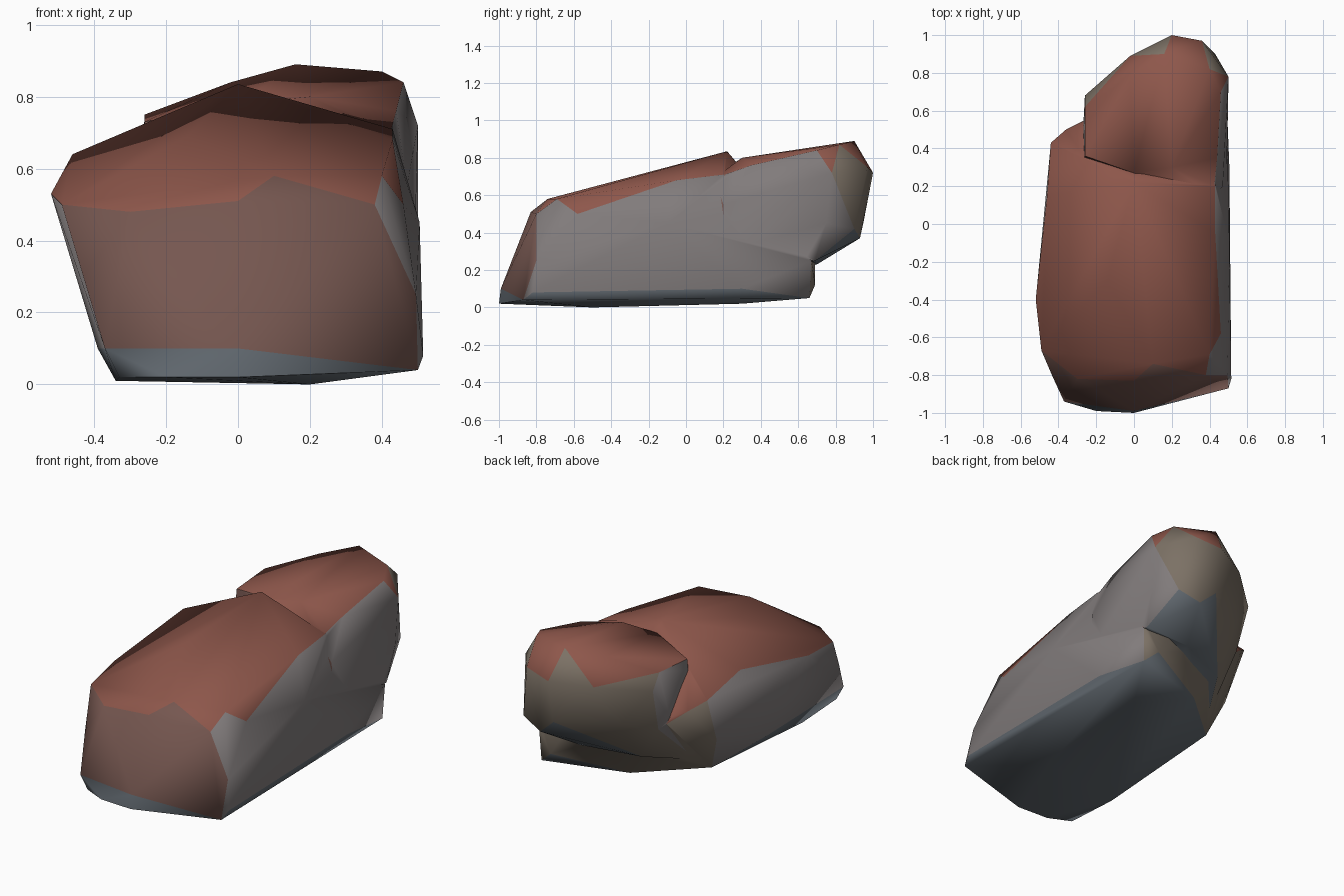
import bpy, bmesh

if "Cube" in bpy.data.objects:
    bpy.data.objects.remove(bpy.data.objects["Cube"])

# Faceted chunk of stone: convex hull around a few corner points
def chunk(name, pts):
    bm = bmesh.new()
    for p in pts:
        bm.verts.new(p)
    bmesh.ops.convex_hull(bm, input=bm.verts[:])
    loose = [v for v in bm.verts if not v.link_faces]
    bmesh.ops.delete(bm, geom=loose, context='VERTS')
    bmesh.ops.recalc_face_normals(bm, faces=bm.faces[:])
    me = bpy.data.meshes.new(name)
    bm.to_mesh(me)
    bm.free()
    ob = bpy.data.objects.new(name, me)
    bpy.context.collection.objects.link(ob)
    return ob

# Long main body, sloping down towards the front
body_pts = [
    # front foot
    (-.33, -.93, .02), (-.2, -.99, .02), (0, -1, .02), (0, -.99, .1),
    (.5, -.87, .04), (.515, -.82, .08), (-.37, -.94, .1),
    # front face and its upper edge
    (.495, -.8, .25), (-.43, -.81, .3), (-.49, -.67, .5), (-.3, -.82, .48),
    (0, -.83, .51), (.38, -.8, .5), (.1, -.74, .58), (.4, -.69, .58),
    (.46, -.58, .5),
    # left flank
    (-.52, -.4, .53), (-.48, -.1, .58), (-.46, .15, .64), (-.44, .43, .56),
    (-.36, .5, .5), (-.26, .55, .42), (-.34, -.6, .01), (-.39, -.2, .1),
    (-.41, .3, .27), (-.33, .23, .06),
    # top ridge and right flank
    (0, .22, .835), (-.14, -.3, .69), (.43, -.05, .68), (.43, .2, .71),
    (.505, -.1, .45), (.49, .67, .25), (.505, .3, .1), (.48, .66, .05),
    (.4, .69, .12), (.32, .69, .25),
    # underside
    (.2, -.5, 0), (.25, .3, .02), (0, .52, .05),
]

# Raised back block that overhangs the base
back_pts = [
    # top
    (.16, .9, .89), (.4, .82, .87), (.46, .7, .84), (-.02, .78, .84),
    (-.26, .62, .75), (-.26, .36, .73), (0, .27, .78), (.2, .3, .8),
    (.44, .35, .76), (.42, .15, .69), (.47, .2, .55),
    # back face
    (.2, 1, .72), (.36, .97, .75), (.5, .78, .72), (-.02, .89, .7),
    (-.26, .68, .66), (.2, .95, .46), (.43, .9, .42), (.3, .93, .37),
    (-.1, .76, .45), (-.24, .6, .4),
    # overhang
    (.485, .69, .25), (.2, .7, .23), (-.12, .58, .2), (-.28, .3, .12),
    (.49, .2, .3), (.5, .75, .45),
]

# Fuse both chunks into one stone
rock = chunk("rock", body_pts)
back = chunk("rock_back_block", back_pts)
mod = rock.modifiers.new("fuse", 'BOOLEAN')
mod.operation = 'UNION'
mod.solver = 'EXACT'
mod.object = back
bpy.context.view_layer.objects.active = rock
rock.select_set(True)
bpy.ops.object.modifier_apply(modifier=mod.name)
bpy.data.objects.remove(back, do_unlink=True)

# Stone colours chosen by the direction each face looks
me = rock.data
me.materials.clear()
for name, col in (("rust", (.27, .095, .07, 1)), ("grey", (.22, .20, .20, 1)),
                  ("sand", (.20, .165, .13, 1)), ("slate", (.12, .14, .16, 1)),
                  ("brown", (.18, .095, .08, 1))):
    m = bpy.data.materials.new(name)
    m.diffuse_color = col
    m.use_nodes = True
    m.node_tree.nodes["Principled BSDF"].inputs["Base Color"].default_value = m.diffuse_color
    me.materials.append(m)
for p in me.polygons:
    n = p.normal
    if n.z < -.5 or p.center.z < .08:
        p.material_index = 3
    elif n.y < -.6:
        p.material_index = 4
    elif n.z > .45:
        p.material_index = 0
    elif n.y > .5:
        p.material_index = 2
    else:
        p.material_index = 1

bpy.ops.object.shade_smooth_by_angle(angle=1.2)
